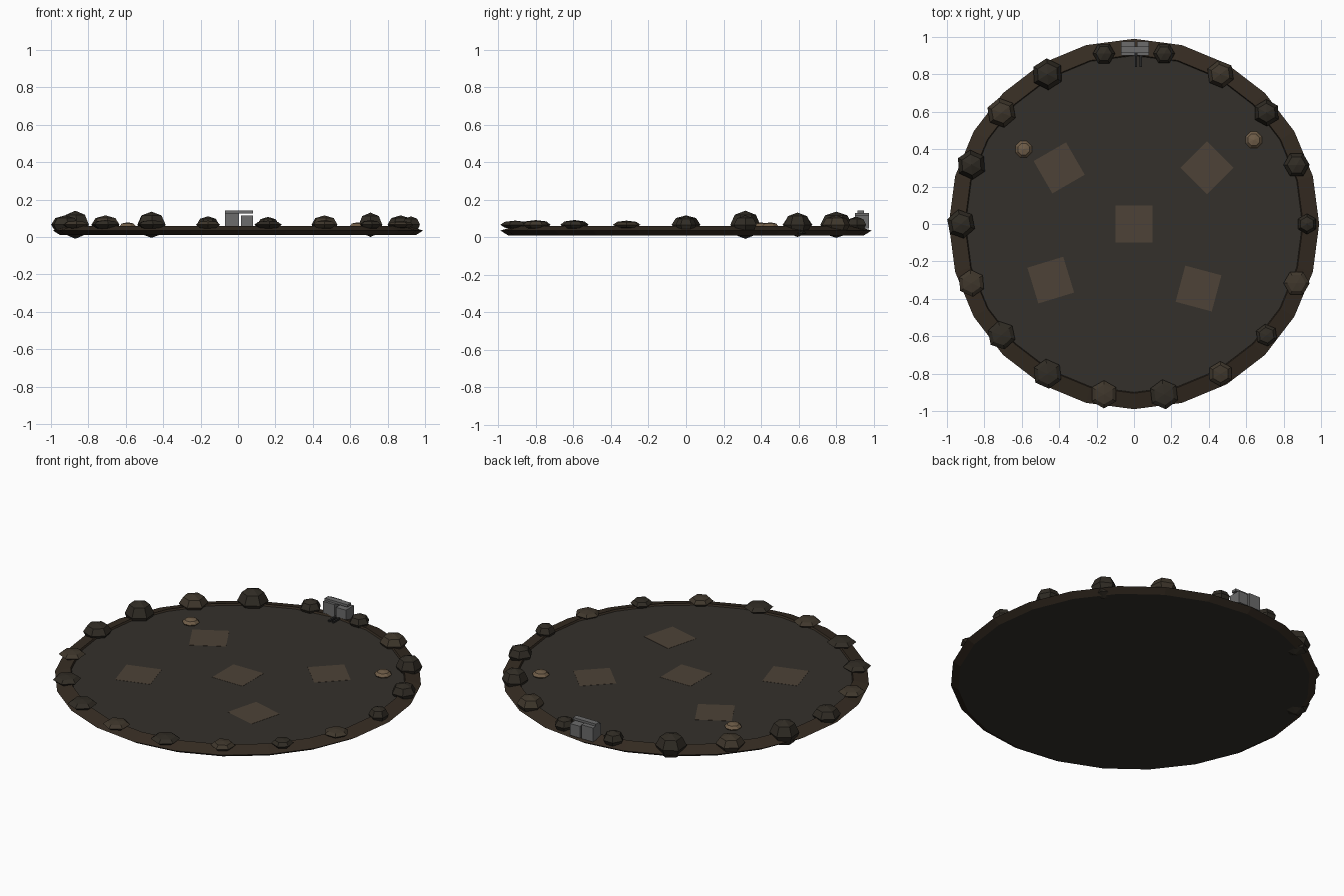
import bpy, bmesh, math
from mathutils import Matrix, Vector

if "Cube" in bpy.data.objects:
    bpy.data.objects.remove(bpy.data.objects["Cube"])


def material(name, r, g, b):
    m = bpy.data.materials.new(name)
    m.diffuse_color = (r, g, b, 1)
    m.use_nodes = True
    m.node_tree.nodes["Principled BSDF"].inputs["Base Color"].default_value = m.diffuse_color
    return m


GROUND = material("packed_ground", 0.034, 0.030, 0.024)
EARTH = material("earth", 0.036, 0.025, 0.016)
STONES = [material("stone_dark", 0.030, 0.025, 0.018),
          material("stone_light", 0.050, 0.038, 0.025)]
MAT = material("worn_patch", 0.075, 0.055, 0.038)
TAN = material("tan", 0.16, 0.11, 0.065)
GREY = material("grey_metal", 0.15, 0.15, 0.15)
DARK = material("dark_metal", 0.02, 0.02, 0.02)


def finish(bm, name, mat):
    bmesh.ops.recalc_face_normals(bm, faces=bm.faces)
    me = bpy.data.meshes.new(name)
    bm.to_mesh(me)
    bm.free()
    me.materials.append(mat)
    ob = bpy.data.objects.new(name, me)
    bpy.context.collection.objects.link(ob)
    return ob


def lathe(name, profile, mat, sides=24, loop=False):
    bm = bmesh.new()
    rings = [[bm.verts.new((r * math.cos(2 * math.pi * i / sides),
                            r * math.sin(2 * math.pi * i / sides), z))
              for i in range(sides)] for r, z in profile]
    pairs = list(zip(rings, rings[1:]))
    if loop:
        pairs.append((rings[-1], rings[0]))
    else:
        bm.faces.new(rings[0])
        bm.faces.new(rings[-1])
    for a, b in pairs:
        for i in range(sides):
            j = (i + 1) % sides
            bm.faces.new((a[i], a[j], b[j], b[i]))
    return finish(bm, name, mat)


def dome(name, loc, radius, height, mat, sides=6, turn=0.0):
    bm = bmesh.new()
    xf = (Matrix.Translation(Vector(loc)) @ Matrix.Rotation(math.radians(turn), 4, 'Z')
          @ Matrix.Diagonal((radius, radius, height, 1)))
    bmesh.ops.create_uvsphere(bm, u_segments=sides, v_segments=4, radius=1, matrix=xf)
    return finish(bm, name, mat)


def box(name, lo, hi, mat, turn=0.0):
    lo, hi = Vector(lo), Vector(hi)
    bm = bmesh.new()
    xf = (Matrix.Translation((lo + hi) / 2) @ Matrix.Rotation(math.radians(turn), 4, 'Z')
          @ Matrix.Diagonal((*(hi - lo), 1)))
    bmesh.ops.create_cube(bm, size=1, matrix=xf)
    return finish(bm, name, mat)


# round floor and sloped earth rim
FLOOR = 0.05
lathe("arena_floor", [(0.95, 0.01), (0.90, FLOOR)], GROUND)
lathe("earth_rim", [(0.95, 0.01), (0.99, 0.035), (0.905, 0.06), (0.90, 0.048)],
      EARTH, loop=True)

# ring of boulders, counterclockwise from +x: (radius, half height)
boulders = [(.055, .045), (.07, .05), (.072, .065), (.075, .05), (.058, .042), (.06, .045),
            (.085, .07), (.08, .05), (.08, .075), (.078, .05), (.073, .022), (.077, .025),
            (.08, .025), (.075, .022), (.08, .022), (.067, .025), (.06, .025), (.07, .02)]
for i, (r, h) in enumerate(boulders):
    a = math.radians(20 * i)
    turn = 30 if i in (1, 4, 5, 17) else (i * 7) % 13
    dome(f"boulder_{i}", (0.925 * math.cos(a), 0.925 * math.sin(a), 0.066), r, h,
         STONES[1 if i in (3, 10, 13, 15, 17, 7) else 0], turn=turn)

# square ground patches
patches = [(0, 0, 0), (-0.40, 0.30, 30), (0.39, 0.30, 45), (-0.445, -0.30, 17),
           (0.345, -0.345, -15)]
for i, (x, y, t) in enumerate(patches):
    box(f"ground_patch_{i}", (x - .1, y - .1, FLOOR - .003), (x + .1, y + .1, FLOOR + .001),
        MAT, t)

# small tan mounds
for i, (x, y) in enumerate([(-0.59, 0.40), (0.64, 0.45)]):
    dome(f"small_mound_{i}", (x, y, 0.058), 0.047, 0.021, TAN, sides=8, turn=22.5)

# grey crate pair at the back with a top bar and dark handle
box("crate_left", (-0.07, 0.90, 0.045), (0.005, 0.975, 0.128), GREY)
box("crate_right", (0.015, 0.90, 0.045), (0.08, 0.975, 0.115), GREY)
box("crate_bar", (-0.07, 0.915, 0.127), (0.08, 0.948, 0.141), GREY)
for x in (0.005, 0.03):
    box("crate_prong", (x, 0.84, 0.05), (x + 0.012, 0.92, 0.06), DARK)
